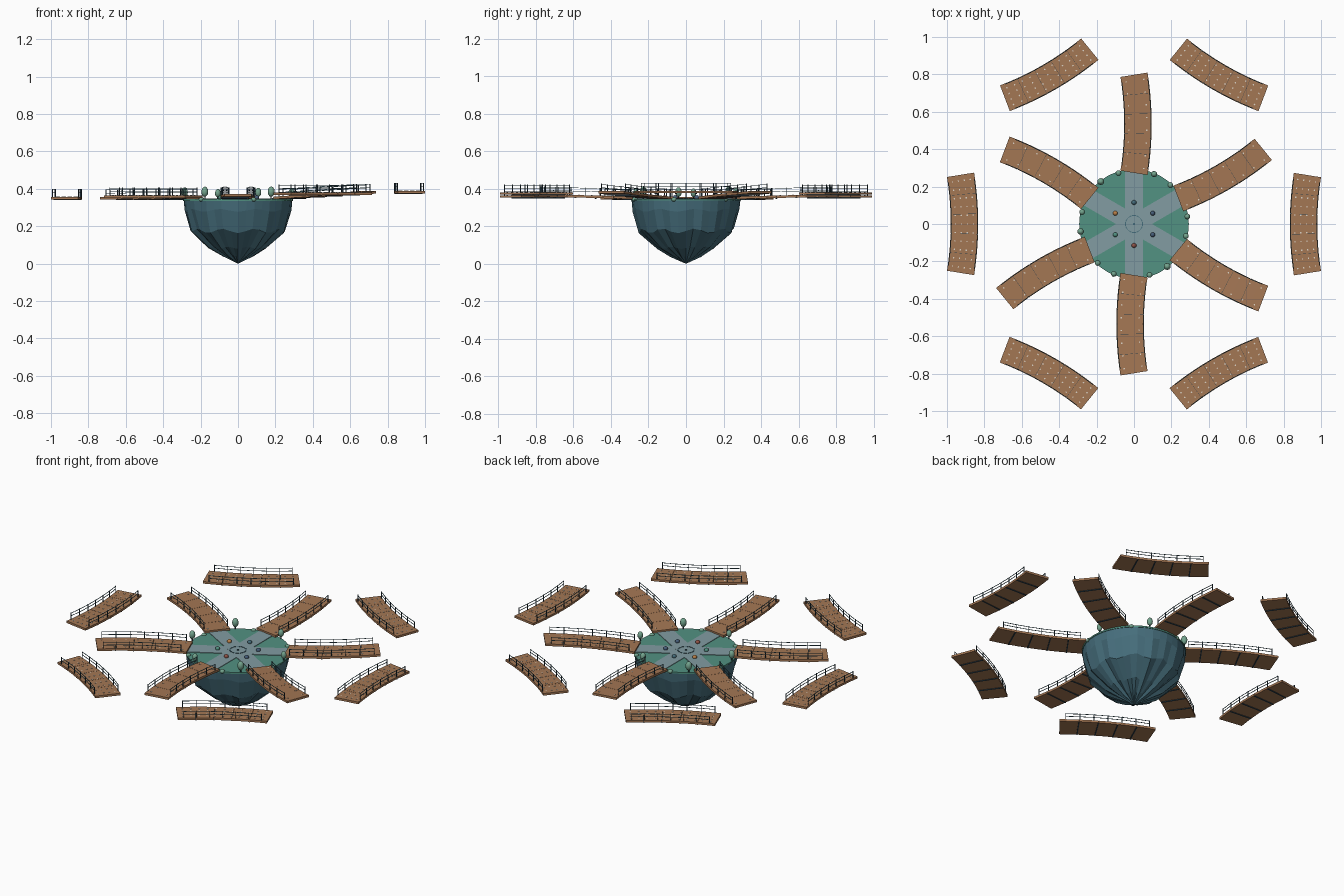
import bpy, bmesh, random
from math import sin, cos, pi, radians
from mathutils import Vector, Matrix

random.seed(4)
cube = bpy.data.objects.get("Cube")
if cube:
    bpy.data.objects.remove(cube)


def material(name, r, g, b):
    def lin(c):
        return (c / 255 / 12.92) if c < 11 else ((c / 255 + 0.055) / 1.055) ** 2.4
    m = bpy.data.materials.new(name)
    col = (lin(r), lin(g), lin(b), 1)
    m.diffuse_color = col
    m.use_nodes = True
    node = m.node_tree.nodes["Principled BSDF"]
    node.inputs["Base Color"].default_value = col
    node.inputs["Roughness"].default_value = 0.9
    return m


ROCK = material("slate blue rock", 70, 110, 124)
GRASS = material("teal grass", 82, 146, 130)
PATH = material("grey paving", 130, 156, 162)
WOOD = material("brown wood", 164, 119, 84)
METAL = material("dark teal metal", 42, 62, 74)
LEAF = material("pale green foliage", 116, 164, 142)
NAIL = material("pale nail", 222, 214, 200)
RUST = material("rust red", 146, 84, 72)
GOLD = material("ochre", 186, 128, 72)
NAVY = material("muted blue", 70, 94, 122)
TOP = 0.345


def finish(name, bm, mat, smooth=False):
    bmesh.ops.recalc_face_normals(bm, faces=bm.faces)
    me = bpy.data.meshes.new(name)
    bm.to_mesh(me)
    bm.free()
    me.materials.append(mat)
    ob = bpy.data.objects.new(name, me)
    bpy.context.collection.objects.link(ob)
    if smooth:
        for p in me.polygons:
            p.use_smooth = True


def slab(bm, place, a, b, c):
    """Box spanning the ranges a, b, c, bent through the function place."""
    v = [bm.verts.new(place(x, y, z)) for x in a for y in b for z in c]
    for f in ((0, 1, 3, 2), (4, 6, 7, 5), (0, 4, 5, 1),
              (2, 3, 7, 6), (0, 2, 6, 4), (1, 5, 7, 3)):
        bm.faces.new([v[i] for i in f])


def disc(bm, r, z0, z1, sides=48):
    bmesh.ops.create_cone(bm, cap_ends=True, segments=sides, radius1=r, radius2=r,
                          depth=z1 - z0, matrix=Matrix.Translation((0, 0, (z0 + z1) / 2)))


def ball(bm, centre, r, stretch):
    bmesh.ops.create_icosphere(bm, subdivisions=2, radius=r, matrix=Matrix.Translation(centre)
                               @ Matrix.Diagonal((1, 1, stretch, 1)))


def rim(angle, r, z):
    return Vector((r * cos(angle), r * sin(angle), z))


# Fluted rock bowl tapering to a point
SIDES = 40
rows = [(0.29, 0.34, 0, 0), (0.284, 0.285, 0.005, 0.008), (0.252, 0.175, 0.008, 0.012),
        (0.15, 0.085, 0.014, 0.006), (0.075, 0.04, 0.01, 0.004)]
bm = bmesh.new()
rings = []
for r, z, ripple, drop in rows:
    ring = []
    for i in range(SIDES):
        a = 2 * pi * i / SIDES
        rr = r + ripple * (random.uniform(-0.6, 0.4) + 0.5 * (-1) ** i)
        ring.append(bm.verts.new(rim(a, rr, z + drop * sin(a * 9))))
    rings.append(ring)
tip = bm.verts.new((0, 0, 0))
for i in range(SIDES):
    j = (i + 1) % SIDES
    for lo, hi in zip(rings, rings[1:]):
        bm.faces.new((lo[i], lo[j], hi[j], hi[i]))
    bm.faces.new((rings[-1][i], rings[-1][j], tip))
bm.faces.new(rings[0])
finish("rock_bowl", bm, ROCK)

# Grass top, paved paths, central ring
bm = bmesh.new()
disc(bm, 0.293, 0.336, TOP)
finish("grass_top", bm, GRASS)

paths, ring = bmesh.new(), bmesh.new()
for k in range(12):
    turn = Matrix.Rotation(radians(30 * k), 3, "Z")

    def spin(x, y, z):
        return turn @ Vector((x, y, z))
    slab(ring, spin, (0.043, 0.047), (-0.0095, 0.0095), (TOP, TOP + 0.006))
    if k in (1, 3, 5):
        slab(paths, spin, (-0.286, 0.286), (-0.048, 0.048),
             (TOP - 0.002, TOP + 0.003 + k * 0.0001))
disc(ring, 0.006, TOP, TOP + 0.008, 12)
finish("paths", paths, PATH)
finish("centre_ring", ring, ROCK)

# Coloured markers on the paths
for k, mat in enumerate((NAVY, ROCK, GOLD, GRASS, RUST, NAVY)):
    bm = bmesh.new()
    ball(bm, rim(radians(30 + 60 * k), 0.115, TOP + 0.008), 0.013, 1)
    finish(f"marker_{k + 1}", bm, mat, True)

# Small trees and low shrubs around the rim
trees, stems, shrubs = bmesh.new(), bmesh.new(), bmesh.new()
for k in range(6):
    a = radians(60 * k + 8)
    size = random.uniform(0.9, 1.15)
    ball(trees, rim(a, 0.288, TOP + 0.036 * size), 0.017 * size, 1.5)
    bmesh.ops.create_cone(stems, cap_ends=True, segments=6, radius1=0.004, radius2=0.003,
                          depth=0.03, matrix=Matrix.Translation(rim(a, 0.288, TOP + 0.008)))
    ball(shrubs, rim(radians(60 * k - 13), 0.285, TOP - 0.002), 0.015, 0.8)
finish("tree_crowns", trees, LEAF, True)
finish("tree_stems", stems, METAL)
finish("shrubs", shrubs, LEAF, True)

# Curved footbridges
BEND, HALF, R, PANELS = 0.16, 0.0735, 1.65, 5


def bridge(name, radius, angle, heading, z_start, z_end, nail_rows, nail_cols):
    mid = rim(angle, radius, 0)
    fwd = Vector((cos(heading), sin(heading), 0))
    right = Vector((sin(heading), -cos(heading), 0))

    def place(s, t, h):
        phi = s * BEND
        u = (R + t) * sin(phi)
        v = (R + t) * cos(phi) - R * cos(BEND)
        z = z_start + (z_end - z_start) * (s + 1) / 2 + h
        return mid + fwd * u + right * v + Vector((0, 0, z))

    # Deck panels and the joists under their joints
    deck, frame, rails, nails = (bmesh.new() for _ in range(4))
    step = 2 / PANELS
    for i in range(PANELS):
        s = -1 + i * step
        for q in range(2):
            slab(deck, place, (s + q * step / 2 + 0.005 * (q == 0), s + (q + 1) * step / 2),
                 (-HALF, HALF), (-0.013, 0))
        if i:
            slab(frame, place, (s - 0.012, s + 0.012), (-HALF + 0.002, HALF - 0.002),
                 (-0.017, -0.004))
    # Posts and thin rails on both sides
    ends = [-0.87 + 1.74 * i / 6 for i in range(7)]
    for side in (-1, 1):
        t = side * (HALF - 0.004)
        for s in ends:
            slab(frame, place, (s - 0.007, s + 0.007), (t - 0.002, t + 0.002), (-0.012, 0.041))
        for s0, s1 in zip(ends, ends[1:]):
            for h in (0.021, 0.038):
                slab(rails, place, (s0, s1), (t - 0.0015, t + 0.0015), (h - 0.0012, h + 0.0012))
    # Nail heads
    for i in range(nail_rows):
        s = -0.88 + 1.76 * i / (nail_rows - 1)
        for j in range(nail_cols):
            t = -0.048 + 0.096 * j / (nail_cols - 1)
            slab(nails, place, (s - 0.013, s + 0.013), (t - 0.0035, t + 0.0035), (-0.001, 0.002))
    finish(name + "_deck", deck, WOOD)
    finish(name + "_posts", frame, METAL)
    finish(name + "_rails", rails, ROCK)
    finish(name + "_nails", nails, NAIL)


for k in range(6):
    a = radians(30 + 60 * k)
    bridge(f"spoke_bridge_{k + 1}", 0.535, a, a, 0.358, 0.372 + 0.018 * cos(a), 8, 2)
    a = radians(60 * k)
    z = 0.373 + 0.016 * cos(a)
    bridge(f"outer_bridge_{k + 1}", 0.9275, a, a - pi / 2, z, z, 11, 4)
